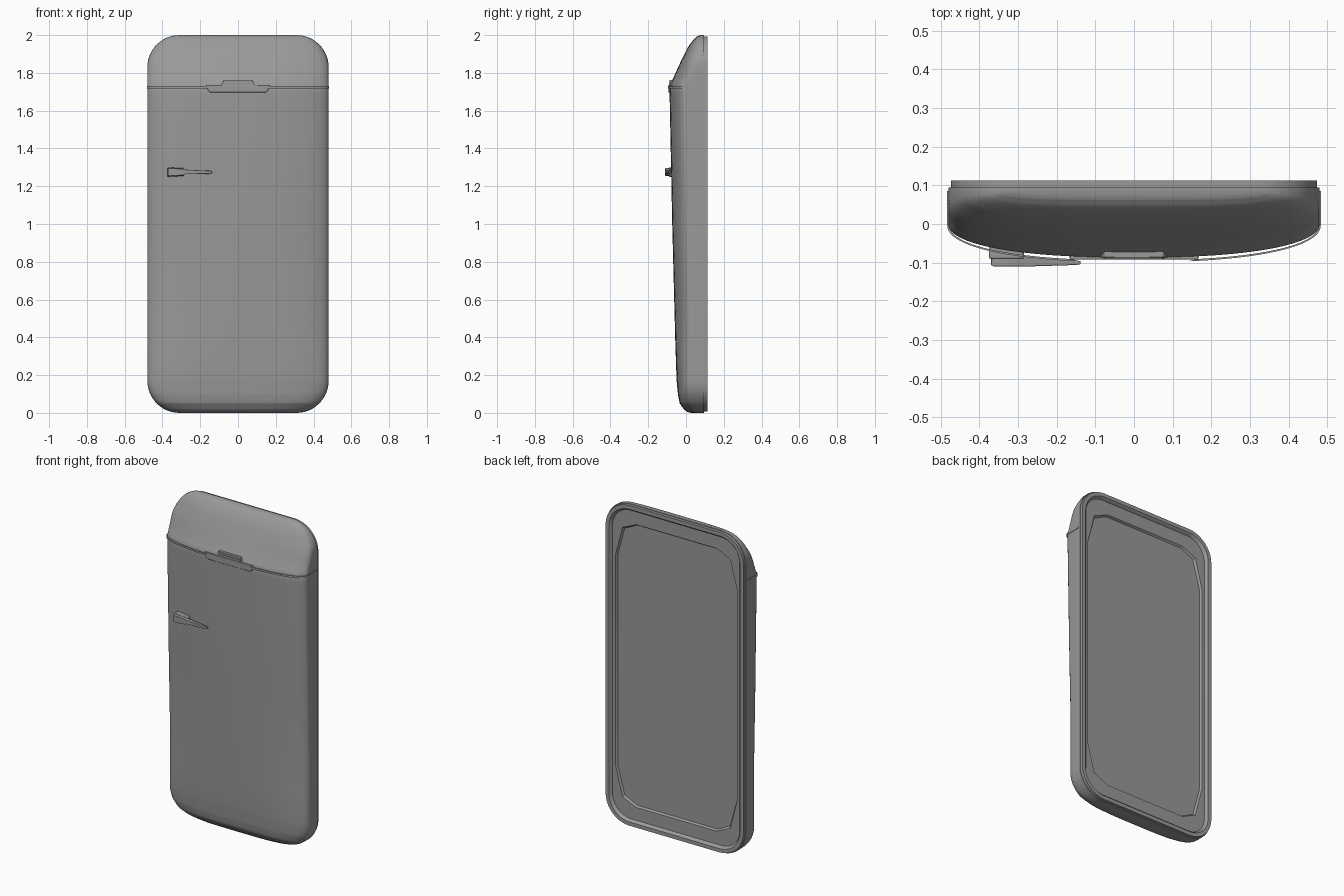
import bpy, bmesh
from math import sin, cos, pi, sqrt

if "Cube" in bpy.data.objects:
    bpy.data.objects.remove(bpy.data.objects["Cube"])

W, H, R = 0.48, 2.0, 0.17      # half width, height, corner radius

grey = bpy.data.materials.new("dark_grey")
grey.diffuse_color = (.32, .32, .32, 1)
grey.use_nodes = True
grey.node_tree.nodes["Principled BSDF"].inputs["Base Color"].default_value = grey.diffuse_color


def finish(name, bm):
    bmesh.ops.recalc_face_normals(bm, faces=bm.faces)
    me = bpy.data.meshes.new(name)
    bm.to_mesh(me)
    bm.free()
    me.materials.append(grey)
    ob = bpy.data.objects.new(name, me)
    bpy.context.collection.objects.link(ob)
    bpy.ops.object.select_all(action='DESELECT')
    ob.select_set(True)
    bpy.context.view_layer.objects.active = ob
    bpy.ops.object.shade_smooth_by_angle(angle=0.6)
    return ob


def loft(name, loops, closed=True, caps=True, ring=False):
    bm = bmesh.new()
    rows = [[bm.verts.new(p) for p in lp] for lp in loops]
    n = len(rows[0])
    pairs = list(zip(rows, rows[1:])) + ([(rows[-1], rows[0])] if ring else [])
    for a, b in pairs:
        for i in range(n if closed else n - 1):
            j = (i + 1) % n
            bm.faces.new((a[i], a[j], b[j], b[i]))
    if caps:
        bm.faces.new(rows[0])
        bm.faces.new(rows[-1])
    return finish(name, bm)


def soften(ob, width):
    m = ob.modifiers.new("soft_edges", 'BEVEL')
    m.width, m.segments = width, 2


def prism(name, pts, axis, a, b, bevel=0.0):
    """Extrude a 2D outline: axis 'z' takes (x, y), axis 'y' takes (x, z)."""
    place = (lambda p, d: (p[0], p[1], d)) if axis == 'z' else (lambda p, d: (p[0], d, p[1]))
    ob = loft(name, [[place(p, d) for p in pts] for d in (a, b)])
    if bevel:
        soften(ob, bevel)
    return ob


# Door shell: horizontal slices, each with a rounded front
profile = [(0, .025), (.006, .005), (.02, -.012), (.05, -.033), (.1, -.043), (.175, -.05),
           (.385, -.057), (1.0, -.073), (1.69, -.087), (1.735, -.087), (1.75, -.078),
           (1.82, -.046), (1.87, -.023), (1.915, -.001), (1.945, .016), (1.97, .035),
           (1.985, .048), (1.996, .063), (2.0, .08)]


def front_y(z):
    for (z0, y0), (z1, y1) in zip(profile, profile[1:]):
        if z <= z1:
            return y0 + (y1 - y0) * (z - z0) / (z1 - z0)
    return profile[-1][1]


def half_width(z):
    d = max(0, R - min(z, H - z))
    return W - R + sqrt(max(0, R * R - d * d))


def front_curve(w, back, front, n=32, power=2.3):
    pts, p = [], 2 / power
    for i in range(n + 1):
        t = pi * i / n
        c, s = cos(t), max(0, sin(t))
        pts.append((w * abs(c) ** p * (1 if c > 0 else -1), back + (front - back) * s ** p))
    return pts


corner = [R * (1 - cos(pi / 2 * i / 12)) for i in range(13)]
zs = sorted({round(v, 4) for v in corner + [H - c for c in corner] + [.3, .5] + [p[0] for p in profile]})
slices = []
for z in zs:
    w, f = half_width(z), front_y(z)
    s = min(.09, f + .09)
    power = 2.3 + 1.3 * max(0, 1 - min(z / .5, (H - z) / .25))    # squarer towards the ends
    sec = [(w, .095)] + front_curve(w, s, f, power=power) + [(-w, .095)]
    slices.append([(x, y, z) for x, y in sec])
loft("door_shell", slices, closed=False)


# Back side: gasket and recessed liner
def outline(inset, y, k=10):
    r, pts = R - inset, []
    for q, (sx, sz) in enumerate([(1, 1), (-1, 1), (-1, -1), (1, -1)]):
        for i in range(k + 1):
            t = pi / 2 * (q + i / k)
            pts.append((sx * (W - R) + r * cos(t), y, H / 2 + sz * (H / 2 - R) + r * sin(t)))
    return pts


def recess(inset, y, k=10):
    """Panel outline with two straight facets at each corner."""
    cut, pts = [(.418 - inset, .65), (.37 - inset, .835 - inset), (.275, .877 - inset)], []
    for sx, sz in [(1, 1), (-1, 1), (-1, -1), (1, -1)]:
        c = cut if sx * sz > 0 else cut[::-1]
        for i in range(k + 1):
            p, q = (c[0], c[1]) if i <= k // 2 else (c[1], c[2])
            t = i / (k / 2) - (0 if i <= k // 2 else 1)
            pts.append((sx * (p[0] + (q[0] - p[0]) * t), y, H / 2 + sz * (p[1] + (q[1] - p[1]) * t)))
    return pts


loft("gasket", [outline(d, y) for d, y in
                [(.007, .09), (.007, .113), (.03, .113), (.038, .105), (.045, .09)]],
     caps=False, ring=True)
loft("inner_liner", [outline(.06, .076), outline(.001, .092), outline(.003, .095),
                     outline(.05, .095), recess(0, .095), recess(.008, .083)])

# Trim strips wrapping round both sides
outer = [p for p in front_curve(.483, .0, -.099, 64) if p[0] > .14]
inner = [p for p in front_curve(.477, .0, -.094, 64) if p[0] > .14]
outer, inner = [(.483, .085)] + outer, [(.477, .085)] + inner
for side, sx in (("right", 1), ("left", -1)):
    prism(side + "_trim_strip", [(sx * x, y) for x, y in outer + inner[::-1]], 'z', 1.718, 1.73)

# Centre plate with raised tab
plate = [(-.167, 1.736), (-.158, 1.705), (-.145, 1.696), (.145, 1.696), (.158, 1.705), (.167, 1.736)]
prism("centre_plate", plate, 'y', -.07, -.092, .003)
tab = [(-.09, 1.73), (-.076, 1.763), (.076, 1.763), (.09, 1.73)]
prism("plate_tab", tab, 'y', -.06, -.087, .002)
prism("tab_ridge", [(-.078, 1.738), (-.072, 1.75), (.072, 1.75), (.078, 1.738)], 'y', -.08, -.091)

# Latch handle: mount and tapered lever
prism("handle_mount", [(-.375, 1.249), (-.285, 1.255), (-.285, 1.295), (-.375, 1.3)],
      'y', -.05, -.09, .004)


def lever_section(x, y0, y1, z0, z1):
    return [(x, y0, z0), (x, y1, z0), (x, y1, z1), (x, y0, z1)]


lever = loft("handle_lever", [lever_section(*s) for s in [
    (-.37, -.082, -.106, 1.255, 1.295), (-.362, -.082, -.11, 1.254, 1.296),
    (-.29, -.086, -.11, 1.258, 1.292), (-.28, -.082, -.11, 1.264, 1.288),
    (-.15, -.094, -.106, 1.266, 1.282), (-.138, -.096, -.104, 1.269, 1.279)]])
soften(lever, .002)
